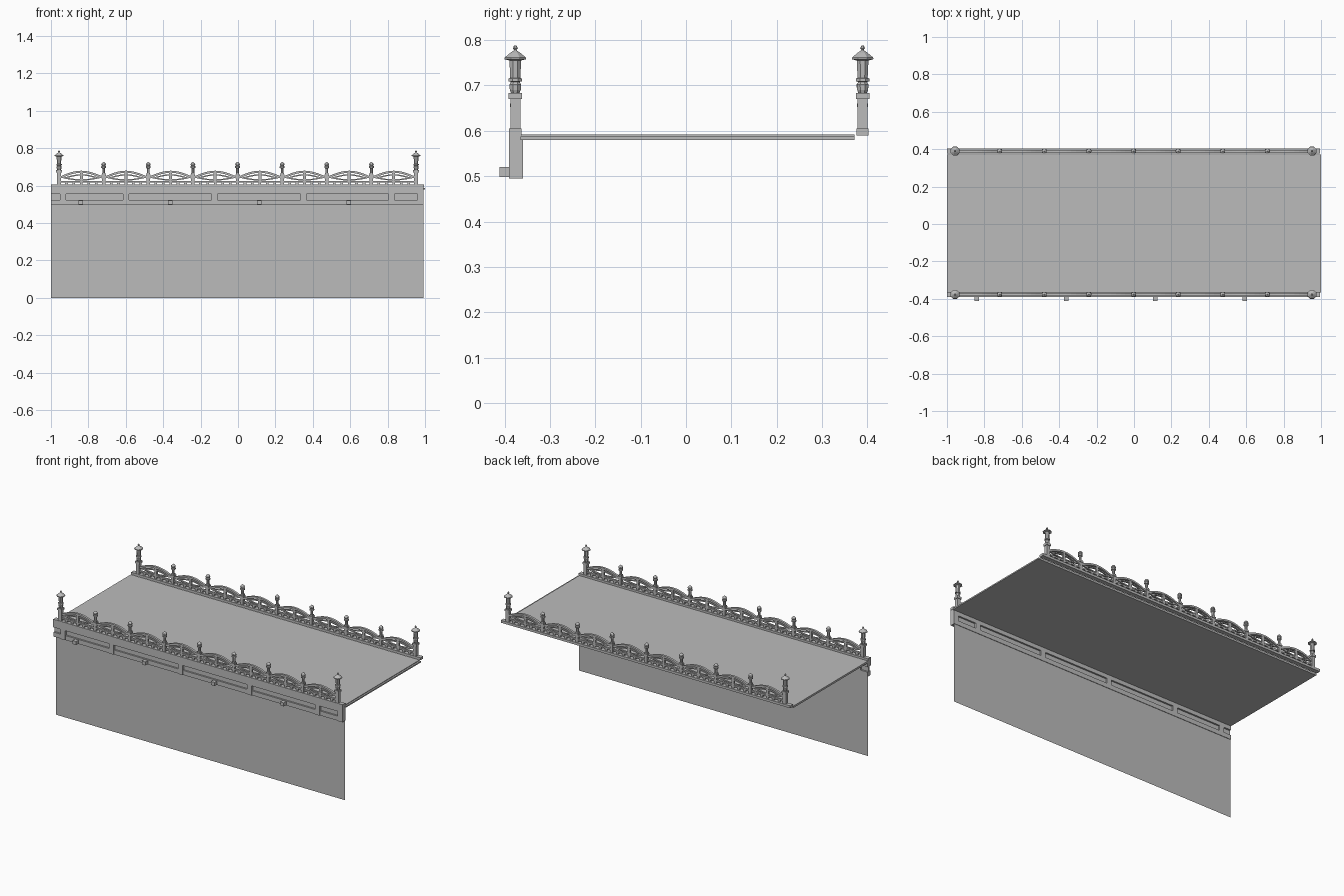
import bpy, bmesh, math
from mathutils import Matrix, Vector

cube = bpy.data.objects.get("Cube")
if cube:
    bpy.data.objects.remove(cube, do_unlink=True)

grey = bpy.data.materials.new("stone_grey")
grey.use_nodes = True
COLOUR = (0.5, 0.5, 0.5, 1)
grey.diffuse_color = COLOUR
grey.node_tree.nodes["Principled BSDF"].inputs["Base Color"].default_value = COLOUR


def finish(name, bm):
    mesh = bpy.data.meshes.new(name)
    bm.to_mesh(mesh)
    bm.free()
    mesh.materials.append(grey)
    obj = bpy.data.objects.new(name, mesh)
    bpy.context.scene.collection.objects.link(obj)
    return obj


def add_box(bm, x, y, z):
    """Box from (min, max) pairs."""
    size = [b - a for a, b in (x, y, z)]
    mid = Vector([(a + b) / 2 for a, b in (x, y, z)])
    bmesh.ops.create_cube(bm, size=1, matrix=Matrix.Translation(mid) @ Matrix.Diagonal((*size, 1)))


def box(name, x, y, z):
    bm = bmesh.new()
    add_box(bm, x, y, z)
    return finish(name, bm)


def add_lathe(bm, x, y, profile, sides):
    """Stack of (radius, height) rings, capped at both ends."""
    rings = []
    for r, z in profile:
        rings.append([bm.verts.new((x + r * math.cos(a), y + r * math.sin(a), z))
                      for a in (math.tau * (i + 0.5) / sides for i in range(sides))])
    for low, high in zip(rings, rings[1:]):
        for i in range(sides):
            j = (i + 1) % sides
            bm.faces.new((low[i], low[j], high[j], high[i]))
    bm.faces.new(rings[0][::-1])
    bm.faces.new(rings[-1])


def add_band(bm, path, y, depth, thick):
    """Flat bar of rectangular section following an (x, z) path."""
    rings = []
    for i, (x, z) in enumerate(path):
        a, b = path[max(i - 1, 0)], path[min(i + 1, len(path) - 1)]
        t = Vector((b[0] - a[0], b[1] - a[1])).normalized() * thick / 2
        rings.append([bm.verts.new((x - s * t.y, y + d * depth / 2, z + s * t.x))
                      for s, d in ((1, -1), (1, 1), (-1, 1), (-1, -1))])
    for p, q in zip(rings, rings[1:]):
        for i in range(4):
            j = (i + 1) % 4
            bm.faces.new((p[i], p[j], q[j], q[i]))
    bm.faces.new(rings[0][::-1])
    bm.faces.new(rings[-1])


def bow(x0, x1, z_end, z_mid, steps=10):
    """Shallow arc between two points."""
    return [(x0 + (x1 - x0) * i / steps, z_end + (z_mid - z_end) * math.sin(math.pi * i / steps))
            for i in range(steps + 1)]


# Deck and its end trim
box("deck", (-1, 0.99), (-0.365, 0.372), (0.58, 0.592))
box("deck_end_trim", (0.99, 1), (-0.365, 0.372), (0.58, 0.588))

# Thin hanging wall
bm = bmesh.new()
bm.faces.new([bm.verts.new(p) for p in ((-1, -0.363, 0), (0.992, -0.363, 0),
                                        (0.992, -0.363, 0.5), (-1, -0.363, 0.5))])
finish("wall", bm)

# Front beam: two rails, a recessed panel, uprights and small blocks
FRONT = (-0.39, -0.36)
box("upper_beam", (-1, 0.992), FRONT, (0.555, 0.59))
box("lower_beam", (-1, 0.992), (-0.386, -0.36), (0.495, 0.523))
box("beam_panel", (-1, 0.992), (-0.376, -0.37), (0.52, 0.557))
bm = bmesh.new()
for x in (-0.935, -0.6, -0.125, 0.35, 0.82, 0.976):
    add_box(bm, (x - 0.016, x + 0.016), FRONT, (0.495, 0.556))
finish("beam_uprights", bm)
bm = bmesh.new()
for i in range(4):
    x = -0.84 + 0.477 * i
    add_box(bm, (x - 0.012, x + 0.012), (-0.411, -0.384), (0.498, 0.52))
finish("beam_blocks", bm)

PITCH, CENTRE = 0.2386, -0.0025
LAMP = [(0.010, 0.683), (0.013, 0.69), (0.014, 0.702), (0.010, 0.708), (0.016, 0.709),
        (0.016, 0.715), (0.012, 0.717), (0.014, 0.755), (0.026, 0.758), (0.025, 0.762),
        (0.012, 0.772), (0.004, 0.777), (0.003, 0.779), (0.006, 0.782), (0.003, 0.788)]
FINIAL = [(0.008, 0.668), (0.008, 0.692), (0.014, 0.695), (0.014, 0.703), (0.010, 0.706),
          (0.014, 0.711), (0.012, 0.718), (0.002, 0.727)]


def balustrade(side, y):
    box(side + "_kerb", (-1, 0.994), (y - 0.0135, y + 0.0135), (0.59, 0.605))

    posts, lamps, caps = bmesh.new(), bmesh.new(), bmesh.new()
    for i in range(-4, 5):
        x = CENTRE + i * PITCH
        corner = abs(i) == 4
        half, top = (0.011, 0.671) if corner else (0.009, 0.668)
        add_box(posts, (x - half, x + half), (y - half, y + half), (0.604, top))
        if corner:
            add_box(posts, (x - 0.015, x + 0.015), (y - 0.015, y + 0.015), (0.67, 0.683))
            add_lathe(lamps, x, y, LAMP, 8)
        else:
            add_box(posts, (x - 0.012, x + 0.012), (y - 0.012, y + 0.012), (0.652, 0.66))
            add_lathe(caps, x, y, FINIAL, 8)
    finish(side + "_posts", posts)
    finish(side + "_corner_lamps", lamps)
    finish(side + "_post_finials", caps)

    # Low rail on short balusters, with bowed tracery in every bay
    rail, tracery = bmesh.new(), bmesh.new()
    add_box(rail, (CENTRE - 4 * PITCH, CENTRE + 4 * PITCH), (y - 0.006, y + 0.006), (0.616, 0.625))
    for i in range(-4, 4):
        x0 = CENTRE + i * PITCH
        x1, mid = x0 + PITCH, x0 + PITCH / 2
        for k in range(1, 6):
            x = x0 + PITCH * k / 6
            add_box(rail, (x - 0.007, x + 0.007), (y - 0.006, y + 0.006), (0.604, 0.617))
        add_band(tracery, bow(x0, x1, 0.640, 0.674), y, 0.014, 0.011)
        add_band(tracery, bow(x0 + 0.03, x1 - 0.03, 0.640, 0.657), y, 0.010, 0.007)
        add_band(tracery, bow(x0, x1, 0.648, 0.630), y, 0.010, 0.007)
        add_box(tracery, (mid - 0.008, mid + 0.008), (y - 0.006, y + 0.006), (0.624, 0.672))
    finish(side + "_low_rail", rail)
    finish(side + "_tracery", tracery)


balustrade("front", -0.3765)
balustrade("back", 0.3895)
